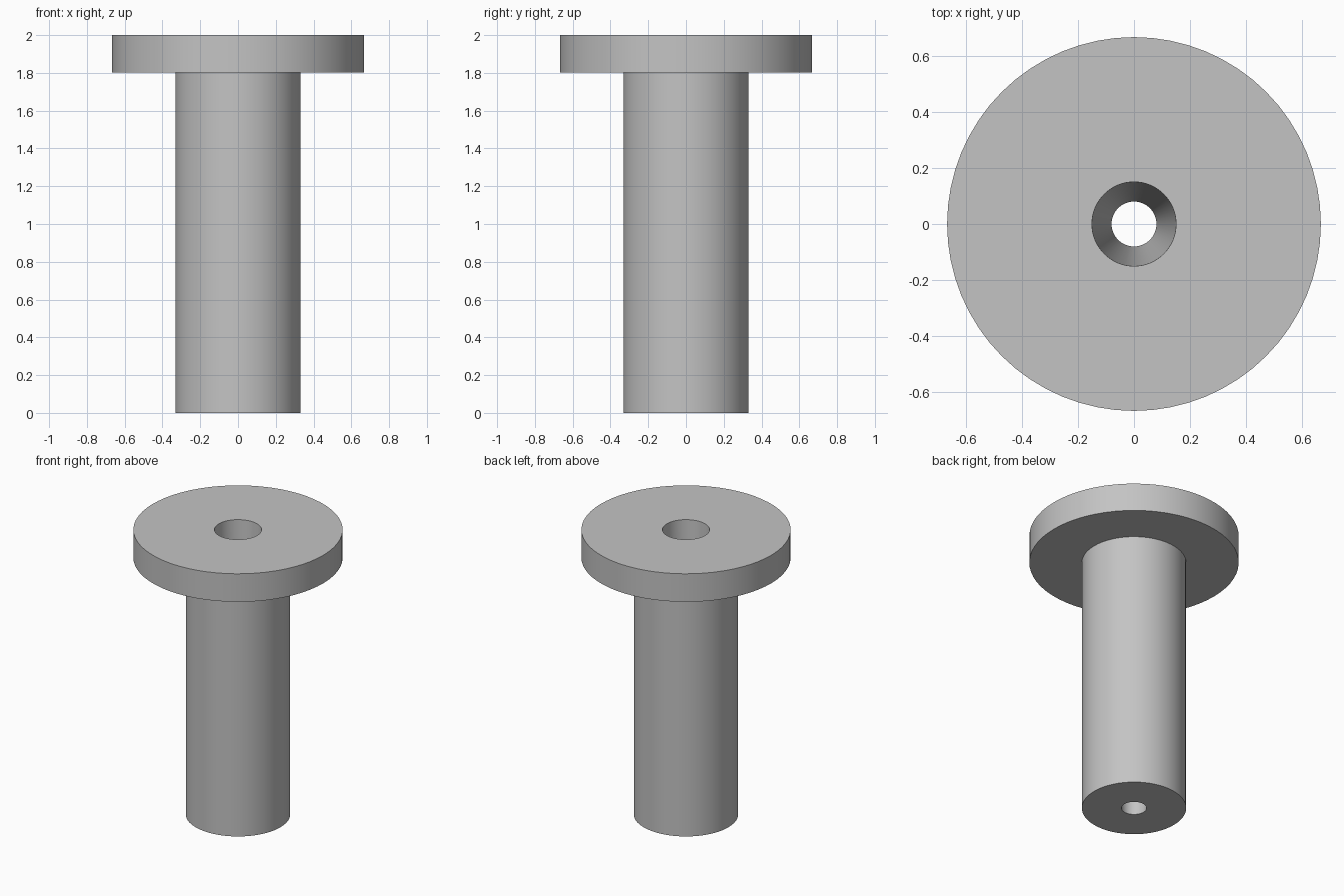
import bpy
import bmesh
import math

cube = bpy.data.objects.get("Cube")
if cube:
    bpy.data.objects.remove(cube, do_unlink=True)

SEGMENTS = 64
HEIGHT = 2.0
HEAD_BOTTOM = 1.803
HEAD_RADIUS = 0.666
SHANK_RADIUS = 0.332
BORE_TOP = 0.15
BORE_BOTTOM = 0.08

grey = bpy.data.materials.new("plain_grey")
grey.use_nodes = True
colour = (0.55, 0.55, 0.55, 1.0)
grey.diffuse_color = colour
grey.node_tree.nodes["Principled BSDF"].inputs["Base Color"].default_value = colour


def lathe(name, profile):
    """Spin a closed (radius, z) profile around the z axis."""
    bm = bmesh.new()
    verts = [bm.verts.new((r, 0, z)) for r, z in profile]
    edges = [bm.edges.new((a, b)) for a, b in zip(verts, verts[1:] + verts[:1])]
    bmesh.ops.spin(bm, geom=verts + edges, cent=(0, 0, 0), axis=(0, 0, 1),
                   angle=math.tau, steps=SEGMENTS, use_duplicate=False)
    bmesh.ops.remove_doubles(bm, verts=bm.verts[:], dist=0.0001)
    bmesh.ops.recalc_face_normals(bm, faces=bm.faces[:])
    mesh = bpy.data.meshes.new(name)
    bm.to_mesh(mesh)
    bm.free()
    mesh.materials.append(grey)
    obj = bpy.data.objects.new(name, mesh)
    bpy.context.collection.objects.link(obj)
    bpy.ops.object.select_all(action="DESELECT")
    obj.select_set(True)
    bpy.context.view_layer.objects.active = obj
    bpy.ops.object.shade_smooth_by_angle(angle=math.radians(30))
    return obj


# Flanged shank with a tapered bore running through its full length
lathe("flanged_sleeve", [
    (BORE_BOTTOM, 0),
    (SHANK_RADIUS, 0),
    (SHANK_RADIUS, HEAD_BOTTOM),
    (HEAD_RADIUS, HEAD_BOTTOM),
    (HEAD_RADIUS, HEIGHT),
    (BORE_TOP, HEIGHT),
])
